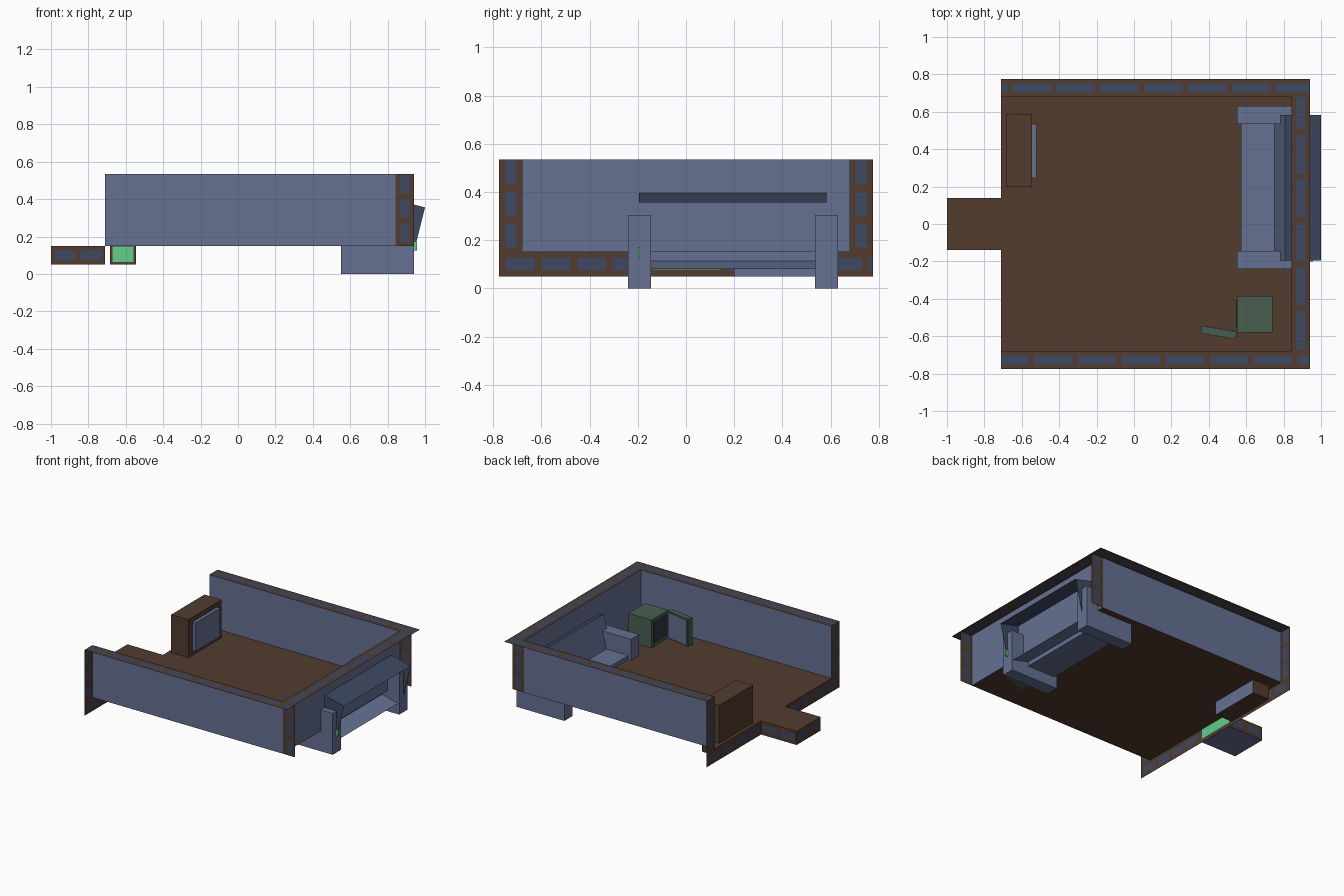
import bpy, bmesh, math
from mathutils import Vector

if "Cube" in bpy.data.objects:
    bpy.data.objects.remove(bpy.data.objects["Cube"])


def mat(name, r, g, b):
    m = bpy.data.materials.new(name)
    m.diffuse_color = (r, g, b, 1)
    m.use_nodes = True
    m.node_tree.nodes["Principled BSDF"].inputs["Base Color"].default_value = m.diffuse_color
    return m


BLUE = mat("slate blue", .132, .165, .29)
BROWN = mat("dark brown", .084, .045, .028)
NAVY = mat("brick navy", .048, .065, .12)
MOSS = mat("moss green", .065, .112, .08)
MINT = mat("mint green", .117, .62, .25)
DARK = mat("dark interior", .035, .035, .055)


def finish(name, bm, mats):
    me = bpy.data.meshes.new(name)
    bm.to_mesh(me)
    bm.free()
    for m in mats:
        me.materials.append(m)
    ob = bpy.data.objects.new(name, me)
    bpy.context.collection.objects.link(ob)
    return ob


def box(name, lo, hi, m, skip=None):
    """Box between two corners; skip drops the face with that normal."""
    bm = bmesh.new()
    bmesh.ops.create_cube(bm, size=1)
    for v in bm.verts:
        v.co = [l + (c + .5) * (h - l) for c, l, h in zip(v.co, lo, hi)]
    bm.normal_update()
    if skip:
        gone = [f for f in bm.faces if f.normal.dot(Vector(skip)) > .9]
        bmesh.ops.delete(bm, geom=gone, context='FACES')
    return finish(name, bm, [m])


def quad(name, pts, m):
    bm = bmesh.new()
    bm.faces.new([bm.verts.new(p) for p in pts])
    return finish(name, bm, [m])


def bricks(name, origin, u, v, period, start=0, gap=.03, margin=.25):
    """Brown sheet spanned by u and v, with a row of navy bricks along u."""
    origin, u, v = Vector(origin), Vector(u), Vector(v)
    n = u.length
    cuts = {0.0: False, n: False}
    k = start - period
    while k < n:
        for pos, on in ((k, True), (k + period - gap, False)):
            if 0 < pos < n:
                cuts[pos] = on
            elif pos <= 0:
                cuts[0.0] = on
        k += period
    us = sorted(cuts)
    vs = [0, margin, 1 - margin, 1]
    bm = bmesh.new()
    grid = [[bm.verts.new(origin + u * (a / n) + v * b) for b in vs] for a in us]
    for i in range(len(us) - 1):
        for j in range(3):
            f = bm.faces.new((grid[i][j], grid[i + 1][j], grid[i + 1][j + 1], grid[i][j + 1]))
            f.material_index = int(j == 1 and cuts[us[i]])
    return finish(name, bm, [BROWN, NAVY])


W, E, S, T = -.71, .94, .775, .535      # west edge, east edge, half depth, wall top
IE, IS, F, B = .843, .68, .15, .05      # inner east, inner half depth, floor, skirt bottom

# Floor and inner wall panels (open shells on the outside)
quad("floor", [(W, -IS, F), (IE, -IS, F), (IE, IS, F), (W, IS, F)], BROWN)
quad("east_wall", [(IE, IS, F), (IE, -IS, F), (IE, -IS, T), (IE, IS, T)], BLUE)
quad("north_wall", [(W, IS, F), (IE, IS, F), (IE, IS, T), (W, IS, T)], BLUE)
quad("south_wall", [(IE, -IS, F), (W, -IS, F), (W, -IS, T), (IE, -IS, T)], BLUE)

# Brick wall tops
bricks("north_wall_top", (W, IS, T), (E - W, 0, 0), (0, S - IS, 0), .235, .06)
bricks("south_wall_top", (W, -S, T), (E - W, 0, 0), (0, S - IS, 0), .235, .175)
bricks("east_wall_top", (E, -IS, T), (0, 2 * IS, 0), (IE - E, 0, 0), .235, .01)

# Brick wall ends
for side, s in (("north", 1), ("south", -1)):
    bricks(side + "_wall_end", (W, s * IS, F), (0, 0, T - F), (0, s * (S - IS), 0), .13, .02)
    bricks(side + "_corner_end", (IE, s * IS, F), (0, 0, T - F), (E - IE, 0, 0), .13, .02)

# Brick skirt below the open side
for side, y in (("south", -S), ("north", .14)):
    bricks(side + "_skirt", (W, y, B), (0, S - .14, 0), (0, 0, F - B), .147, .03)
quad("skirt_centre_trim", [(W, -.14, B), (W, .14, B), (W, .14, .078), (W, -.14, .078)], BROWN)
quad("skirt_centre", [(W, -.14, .078), (W, .14, .078), (W, .14, F), (W, -.14, F)], MINT)

# Entrance step
quad("step_top", [(-1, -.14, F), (W, -.14, F), (W, .14, F), (-1, .14, F)], BROWN)
quad("step_bottom", [(-1, .14, B), (W, .14, B), (W, -.14, B), (-1, -.14, B)], BLUE)
bricks("step_front", (-1, -.14, B), (W + 1, 0, 0), (0, 0, F - B), .14, .02)
bricks("step_back", (W, .14, B), (-1 - W, 0, 0), (0, 0, F - B), .14, .02)
bricks("step_end", (-1, .14, B), (0, -.28, 0), (0, 0, F - B), .14, .02)

# Couch arms and seat
for side, a, b in (("north", .535, .63), ("south", -.24, -.145)):
    box("couch_arm_" + side, (.55, a, 0), (E, b, .305), BLUE)
box("couch_seat", (.573, -.145, .08), (.80, .535, .18), BLUE)

# Couch back: tilted shell, open at the rear
prof = [(.931, .08), (.738, .128), (.807, .404), (1.0, .356)]
bm = bmesh.new()
ends = [[bm.verts.new((x, y, z)) for x, z in prof] for y in (-.195, .582)]
for i in range(3):
    bm.faces.new((ends[0][i], ends[0][i + 1], ends[1][i + 1], ends[1][i]))
bm.faces.new(ends[0])
bm.faces.new(ends[1][::-1])
bmesh.ops.recalc_face_normals(bm, faces=bm.faces[:])
for f in bm.faces:
    f.material_index = int(f.normal.z > .5 or abs(f.normal.y) > .9)
finish("couch_back", bm, [BLUE, NAVY])
box("couch_green_tab", (.935, -.2, .125), (.957, -.19, .17), MINT)

# Television cabinet with screen
box("tv_cabinet", (-.685, .2, B), (-.545, .588, .43), BROWN)
box("tv_screen", (-.545, .247, .185), (-.52, .535, .395), BLUE)
quad("tv_base_plate", [(-.543, .2, B), (-.543, .588, B), (-.543, .588, F - .002), (-.543, .2, F - .002)], BLUE)
quad("tv_side_plate", [(-.67, .197, .065), (-.56, .197, .065), (-.56, .197, .147), (-.67, .197, .147)], MINT)

# Safe with a dark opening and a swung door
box("safe_body", (.55, -.58, F), (.74, -.385, .355), MOSS)
box("safe_opening", (.545, -.555, F + .025), (.552, -.41, .33), DARK)
door = box("safe_door", (-.19, -.04, 0), (0, 0, .2), MOSS)
inner = box("safe_door_lining", (-.18, 0, .01), (-.01, .004, .19), BLUE)
for ob in (door, inner):
    ob.location = (.55, -.577, F)
    ob.rotation_euler.z = -math.radians(10)
